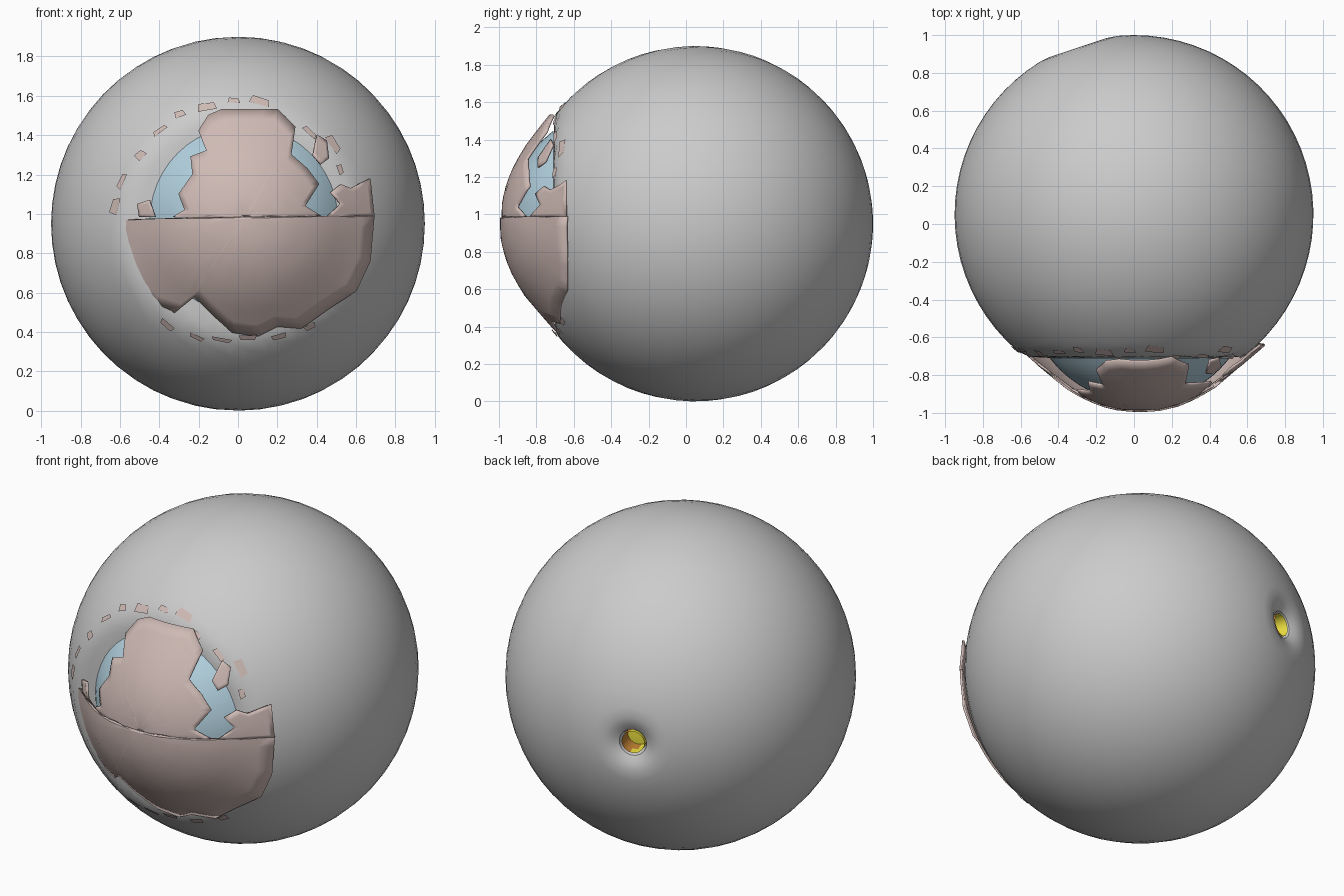
import bpy, bmesh, math, random
from mathutils import Vector, Matrix

if "Cube" in bpy.data.objects:
    bpy.data.objects.remove(bpy.data.objects["Cube"])

random.seed(4)
CENTRE = Vector((0, 0.05, 0.95))
R = 0.95
HOLE = Vector((-0.314, 0.949, 0.0)).normalized()


def material(name, rgb):
    m = bpy.data.materials.new(name)
    m.diffuse_color = (*rgb, 1)
    m.use_nodes = True
    m.node_tree.nodes["Principled BSDF"].inputs["Base Color"].default_value = m.diffuse_color
    return m


PINK = material("pink_layer", (0.62, 0.49, 0.46))
BLUE = material("pale_blue", (0.45, 0.64, 0.74))
YELLOW = material("yellow", (0.85, 0.75, 0.05))
ORANGE = material("orange", (0.6, 0.25, 0.04))


def finish(name, bm, mat=None, angle=40):
    bmesh.ops.remove_doubles(bm, verts=bm.verts, dist=1e-5)
    bmesh.ops.recalc_face_normals(bm, faces=bm.faces)
    me = bpy.data.meshes.new(name)
    bm.to_mesh(me)
    bm.free()
    ob = bpy.data.objects.new(name, me)
    bpy.context.collection.objects.link(ob)
    if mat:
        me.materials.append(mat)
    bpy.ops.object.select_all(action='DESELECT')
    ob.select_set(True)
    bpy.context.view_layer.objects.active = ob
    bpy.ops.object.shade_smooth_by_angle(angle=math.radians(angle))
    return ob


def lathe(pts, axis, origin, segs=48):
    """Spin (radius, height) points round an axis."""
    rot = axis.to_track_quat('Z', 'Y').to_matrix().to_4x4()
    bm = bmesh.new()
    vs = [bm.verts.new((r, 0, h)) for r, h in pts]
    es = [bm.edges.new(p) for p in zip(vs, vs[1:])]
    bmesh.ops.spin(bm, geom=vs + es, cent=(0, 0, 0), axis=(0, 0, 1),
                   angle=2 * math.pi, steps=segs)
    bmesh.ops.remove_doubles(bm, verts=bm.verts, dist=1e-5)
    bmesh.ops.transform(bm, matrix=Matrix.Translation(origin) @ rot, verts=bm.verts)
    return bm


def interp(profile, r):
    for (r0, y0), (r1, y1) in zip(profile, profile[1:]):
        if r <= r1:
            return y0 + (y1 - y0) * (r - r0) / (r1 - r0)
    return profile[-1][1]


def patch(name, outline, centre, profile, rings=10, split=4):
    """Curved sheet: rings from a centre out to a ragged outline, depth by radius."""
    pts = []
    n = len(outline)
    for i in range(n):
        a, b = Vector(outline[i]), Vector(outline[(i + 1) % n])
        pts += [a.lerp(b, k / split) for k in range(split)]
    c = Vector(centre)
    bm = bmesh.new()

    def vert(p):
        return bm.verts.new((p.x, interp(profile, math.hypot(p.x - 0.03, p.y - 0.97)), p.y))
    loops = [[vert(c.lerp(p, k / rings)) for p in pts] for k in range(1, rings + 1)]
    mid = vert(c)
    m = len(pts)
    for i in range(m):
        j = (i + 1) % m
        bm.faces.new((mid, loops[0][i], loops[0][j]))
        for a, b in zip(loops, loops[1:]):
            bm.faces.new((a[i], b[i], b[j], a[j]))
    ob = finish(name, bm, PINK)
    mod = ob.modifiers.new("thickness", 'SOLIDIFY')
    mod.thickness = 0.012
    mod.offset = 0
    return ob


# Outer white: sphere with a dented hole at the back and a flattened front
shell = [(0.075, 0.86), (0.085, 0.905), (0.12, 0.928), (0.17, 0.946)]
shell += [(0.23 + (math.pi - 0.23) * i / 34, R) for i in range(35)]
bm = lathe([(r * math.sin(t), r * math.cos(t)) for t, r in shell], HOLE, CENTRE, 56)
for v in bm.verts:
    rad = math.hypot(v.co.x, v.co.z - 0.95)
    if v.co.y < 0:
        v.co.y = max(v.co.y, -0.70 - 0.02 * max(0, 1 - (rad / 0.6) ** 2))
finish("outer_white", bm)

# Inner lining seen through the back hole: yellow floor, orange half wall
bm = bmesh.new()
bmesh.ops.create_uvsphere(bm, u_segments=32, v_segments=20, radius=0.8,
                          matrix=Matrix.Translation(CENTRE))
for v in bm.verts:
    v.co.y = max(v.co.y, -0.6)
finish("inner_lining", bm, YELLOW)
wall = [(0.064, 0.90), (0.062, 0.85), (0.06, 0.78)]
hole_x = (CENTRE + HOLE * 0.85).x
for name, mat, side in (("middle_lining", ORANGE, 1), ("lining_edge", YELLOW, -1)):
    bm = lathe(wall, HOLE, CENTRE, 24)
    bmesh.ops.delete(bm, context='FACES', geom=[
        f for f in bm.faces if (f.calc_center_median().x - hole_x) * side < 0])
    finish(name, bm, mat)

# Pale blue dome at the front
DR = 0.6
dome = [(DR * math.sin(t), DR * math.cos(t)) for t in [0.92 * i / 14 for i in range(15)]]
finish("blue_dome", lathe(dome, Vector((0, -1, 0)), Vector((0.03, -0.345, 0.97))), BLUE)

# Pink front layer: lower half with ragged rim
LOW = [(0, -0.99), (0.1, -0.985), (0.2, -0.962), (0.3, -0.92), (0.4, -0.86),
       (0.5, -0.775), (0.58, -0.705), (0.66, -0.635)]
patch("lower_front_layer",
      [(-0.61, 0.97), (-0.61, 0.74), (-0.55, 0.63), (-0.45, 0.54), (-0.32, 0.5), (-0.22, 0.58),
       (-0.12, 0.48), (-0.03, 0.4), (0.1, 0.38), (0.2, 0.43), (0.32, 0.42), (0.46, 0.52),
       (0.6, 0.61), (0.67, 0.76), (0.69, 0.99)], (0.04, 0.975), LOW)

# Pink front layer: upper half and its loose pieces
UP = [(0, -0.982), (0.1, -0.977), (0.2, -0.953), (0.3, -0.91), (0.4, -0.85),
      (0.48, -0.79), (0.58, -0.71), (0.66, -0.64)]
patch("upper_front_layer",
      [(-0.33, 0.985), (-0.27, 1.02), (-0.3, 1.1), (-0.23, 1.2), (-0.24, 1.29), (-0.16, 1.32),
       (-0.2, 1.42), (-0.15, 1.5), (-0.08, 1.53), (0.2, 1.53), (0.29, 1.44), (0.27, 1.3),
       (0.35, 1.23), (0.41, 1.15), (0.34, 1.04), (0.42, 0.99)], (0.04, 0.985), UP)
patch("upper_side_piece",
      [(0.45, 0.985), (0.52, 1.05), (0.47, 1.11), (0.52, 1.15), (0.57, 1.13), (0.67, 1.18),
       (0.69, 0.99)], (0.6, 1.05), UP, 4, 2)
patch("upper_small_piece",
      [(0.38, 1.3), (0.4, 1.4), (0.45, 1.37), (0.46, 1.28), (0.42, 1.25)],
      (0.42, 1.32), UP, 3, 2)
patch("left_small_piece",
      [(-0.5, 0.985), (-0.51, 1.05), (-0.45, 1.07), (-0.42, 0.985)],
      (-0.46, 1.02), UP, 3, 2)

# Flecks of the layer breaking through the white around the rim
bm = bmesh.new()
for deg in (15, 28, 40, 52, 68, 80, 92, 105, 118, 130, 145, 160, 172, 235, 250, 262, 275, 290, 305):
    a = math.radians(deg)
    rad = random.uniform(0.58, 0.64)
    wide, tall = random.uniform(0.025, 0.06), random.uniform(0.01, 0.025)
    quad = []
    for da, dr in ((-1, -1), (1, -0.6), (0.7, 1), (-0.8, 0.5)):
        rr, aa = rad + dr * tall, a + da * wide / rad
        y = CENTRE.y - math.sqrt(R * R - rr * rr) - 0.008
        quad.append(bm.verts.new((rr * math.cos(aa), y, 0.95 + rr * math.sin(aa))))
    bm.faces.new(quad)
finish("rim_flecks", bm, PINK)
